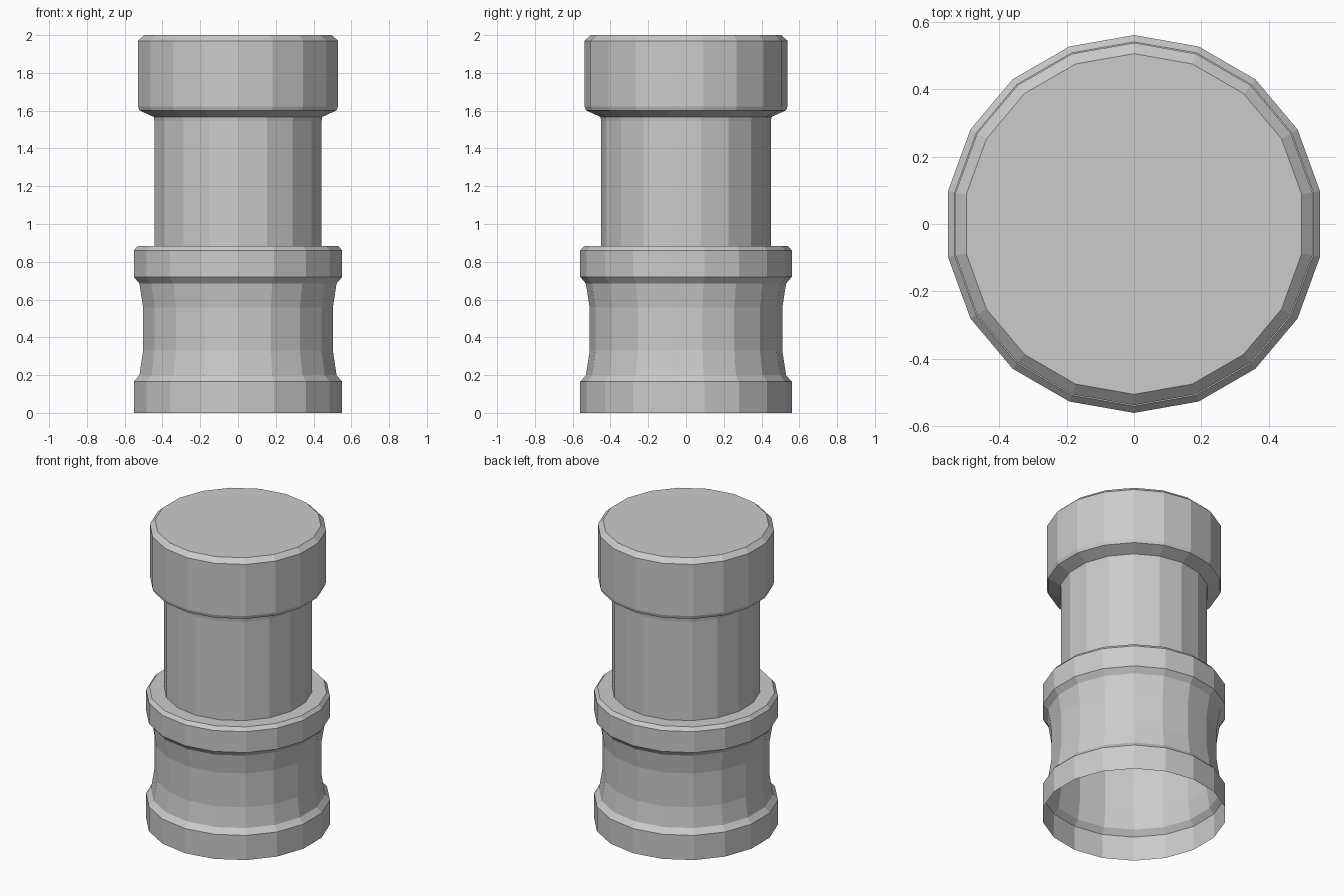
import bpy
import bmesh
import math

if "Cube" in bpy.data.objects:
    bpy.data.objects.remove(bpy.data.objects["Cube"])

SIDES = 18


def lathe(name, profile, cap_top=False):
    """Revolve (radius, height) points into an open shell, optionally closed on top."""
    bm = bmesh.new()
    rings = []
    for r, z in profile:
        angles = [math.pi / 2 + 2 * math.pi * i / SIDES for i in range(SIDES)]
        rings.append([bm.verts.new((r * math.cos(a), r * math.sin(a), z)) for a in angles])
    for low, high in zip(rings, rings[1:]):
        for i in range(SIDES):
            j = (i + 1) % SIDES
            bm.faces.new((low[i], low[j], high[j], high[i]))
    if cap_top:
        bm.faces.new(rings[-1])
    mesh = bpy.data.meshes.new(name)
    bm.to_mesh(mesh)
    bm.free()
    obj = bpy.data.objects.new(name, mesh)
    bpy.context.collection.objects.link(obj)
    return obj


# Waisted base, hollow and open underneath, with a ledge on top
lathe("base", [(0.56, 0), (0.56, 0.165), (0.53, 0.20), (0.51, 0.33), (0.51, 0.557),
               (0.53, 0.685), (0.56, 0.72), (0.56, 0.86), (0.54, 0.883), (0.45, 0.883)])

# Straight shaft
lathe("shaft", [(0.45, 0.883), (0.45, 1.545), (0.453, 1.567)])

# Bevelled head
lathe("head", [(0.453, 1.567), (0.53, 1.602), (0.537, 1.623), (0.537, 1.97), (0.505, 2.0)],
      cap_top=True)
